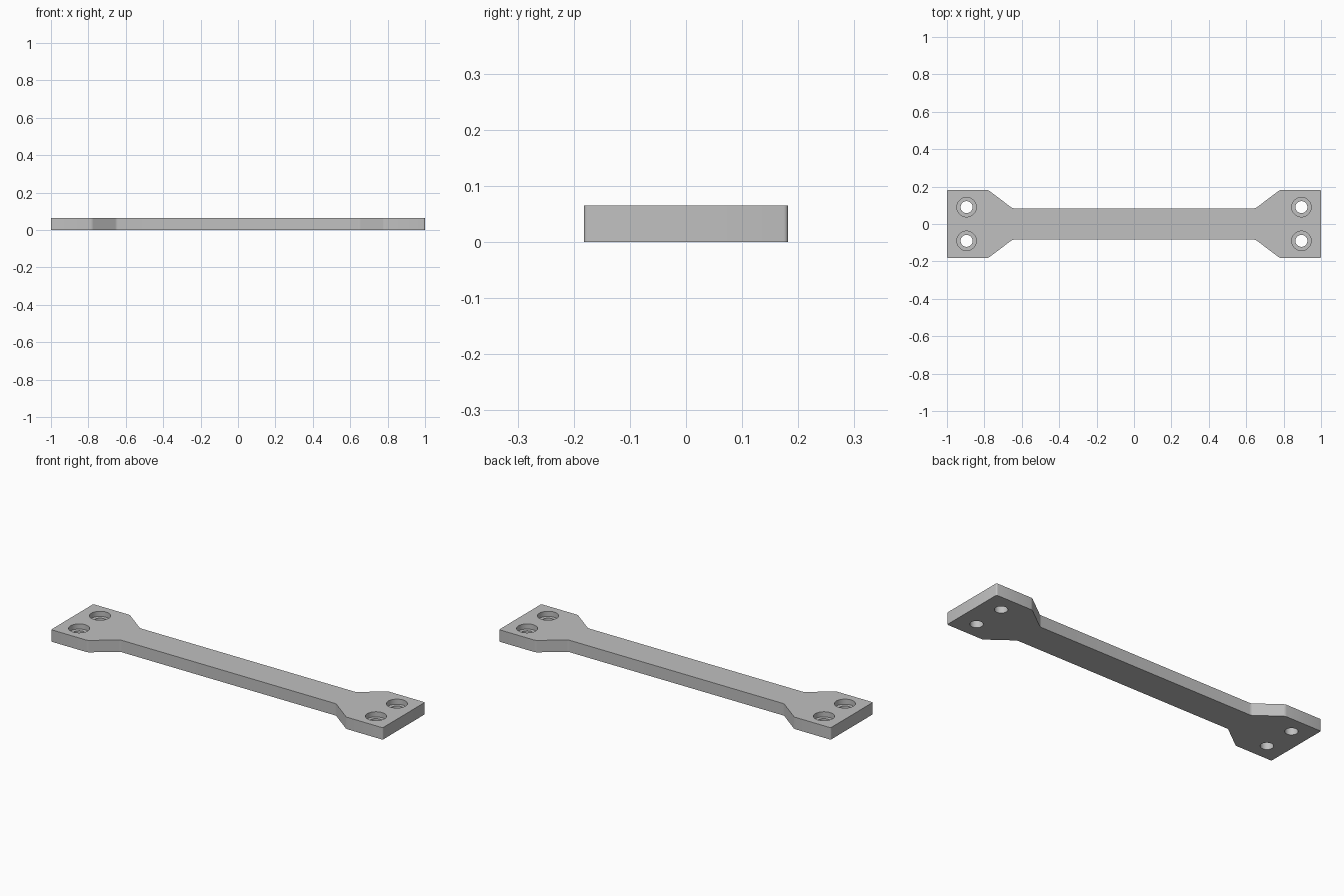
import bpy
import bmesh
import math
from mathutils import Matrix

THICK = 0.065        # plate thickness
HOLE_X, HOLE_Y = 0.895, 0.09
BORE_R, RECESS_R = 0.032, 0.052
RECESS_DEPTH = 0.028

cube = bpy.data.objects.get("Cube")
if cube:
    bpy.data.objects.remove(cube, do_unlink=True)

grey = bpy.data.materials.new("plain grey")
grey.use_nodes = True
colour = (0.53, 0.53, 0.53, 1)
grey.diffuse_color = colour
grey.node_tree.nodes["Principled BSDF"].inputs["Base Color"].default_value = colour


def add_object(name, bm):
    mesh = bpy.data.meshes.new(name)
    bmesh.ops.recalc_face_normals(bm, faces=bm.faces)
    bm.to_mesh(mesh)
    bm.free()
    mesh.materials.append(grey)
    obj = bpy.data.objects.new(name, mesh)
    bpy.context.collection.objects.link(obj)
    return obj


def round_corners(bm, radius, is_corner):
    """Fillet the upright edges whose x position passes the test."""
    edges = [e for e in bm.edges
             if abs(e.verts[0].co.z - e.verts[1].co.z) > THICK / 2
             and is_corner(abs(e.verts[0].co.x))]
    bmesh.ops.bevel(bm, geom=edges, offset=radius, segments=4,
                    profile=0.5, affect='EDGES')


def hole_cutter(name, radius, bottom, top):
    """Four round cutters, one per screw position."""
    bm = bmesh.new()
    for sx in (-1, 1):
        for sy in (-1, 1):
            place = Matrix.Translation((sx * HOLE_X, sy * HOLE_Y, (bottom + top) / 2))
            bmesh.ops.create_cone(bm, cap_ends=True, segments=48, radius1=radius,
                                  radius2=radius, depth=top - bottom, matrix=place)
    cutter = add_object(name, bm)
    cutter.hide_render = True
    return cutter


# Plate outline: one quarter, mirrored around both axes
quarter = [(1, 0.182), (0.78, 0.182), (0.65, 0.084)]
right_back = quarter
left_back = [(-x, y) for x, y in reversed(quarter)]
back = right_back + left_back
outline = back + [(x, -y) for x, y in reversed(back)]

bm = bmesh.new()
base = bm.faces.new([bm.verts.new((x, y, 0)) for x, y in outline])
raised = bmesh.ops.extrude_face_region(bm, geom=[base])["geom"]
bmesh.ops.translate(bm, vec=(0, 0, THICK),
                    verts=[v for v in raised if isinstance(v, bmesh.types.BMVert)])
round_corners(bm, 0.008, lambda x: x > 0.9)
round_corners(bm, 0.008, lambda x: x < 0.9)
plate = add_object("mounting_strap", bm)

# Screw holes with flat-bottomed recesses on the top side
bpy.context.view_layer.objects.active = plate
plate.select_set(True)
for cutter in (hole_cutter("recess_cutter", RECESS_R, THICK - RECESS_DEPTH, THICK + 0.05),
               hole_cutter("bore_cutter", BORE_R, -0.05, THICK + 0.05)):
    mod = plate.modifiers.new(cutter.name, 'BOOLEAN')
    mod.operation = 'DIFFERENCE'
    mod.solver = 'EXACT'
    mod.object = cutter
    bpy.ops.object.modifier_apply(modifier=mod.name)
    bpy.data.objects.remove(cutter, do_unlink=True)

bpy.ops.object.shade_smooth_by_angle(angle=math.radians(30))
